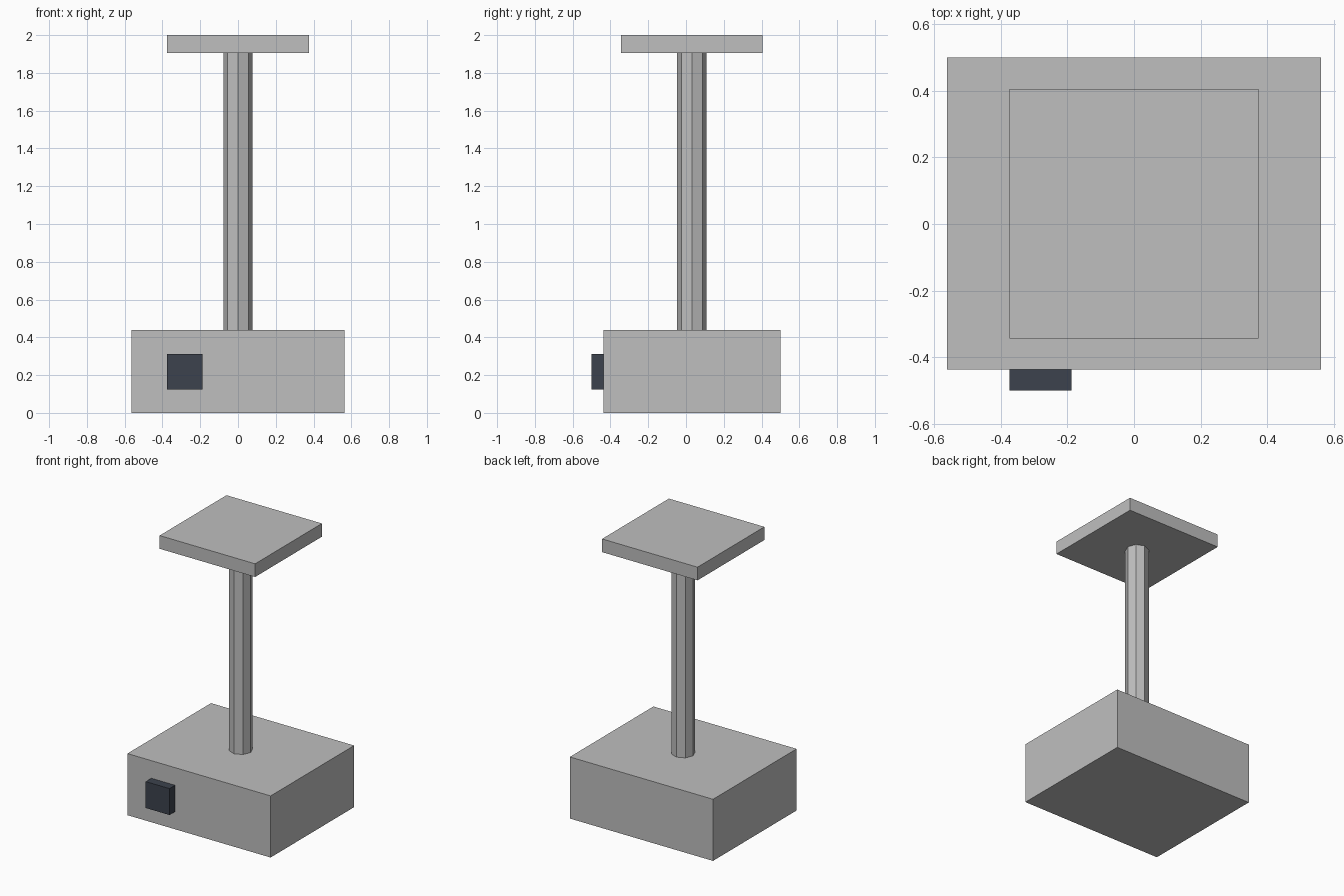
import bpy
from math import pi

cube = bpy.data.objects.get("Cube")
if cube:
    bpy.data.objects.remove(cube, do_unlink=True)


def make_material(name, rgb):
    mat = bpy.data.materials.new(name)
    mat.use_nodes = True
    color = (*rgb, 1)
    mat.diffuse_color = color
    mat.node_tree.nodes["Principled BSDF"].inputs["Base Color"].default_value = color
    return mat


def finish(name, mat):
    obj = bpy.context.object
    obj.name = obj.data.name = name
    obj.data.materials.append(mat)
    return obj


def add_box(name, low, high, mat):
    center = [(a + b) / 2 for a, b in zip(low, high)]
    size = [b - a for a, b in zip(low, high)]
    bpy.ops.mesh.primitive_cube_add(size=1, location=center)
    obj = finish(name, mat)
    for v in obj.data.vertices:
        v.co = [c * s for c, s in zip(v.co, size)]
    return obj


grey = make_material("light grey", (0.52, 0.52, 0.52))
slate = make_material("dark slate", (0.045, 0.055, 0.075))

base_top, plate_bottom, axis_y = 0.4375, 1.9063, 0.0313

# Heavy base block
add_box("base", (-0.5625, -0.4375, 0), (0.5625, 0.5, base_top), grey)

# Octagonal column with a corner facing the front
bpy.ops.mesh.primitive_cylinder_add(
    vertices=8, radius=0.078, depth=plate_bottom - base_top,
    location=(0, axis_y, (base_top + plate_bottom) / 2))
finish("column", grey)

# Square top plate
add_box("top_plate", (-0.375, axis_y - 0.375, plate_bottom),
        (0.375, axis_y + 0.375, 2), grey)

# Small control box on the front of the base
add_box("control_box", (-0.375, -0.5, 0.125), (-0.1875, -0.4375, 0.3125), slate)
